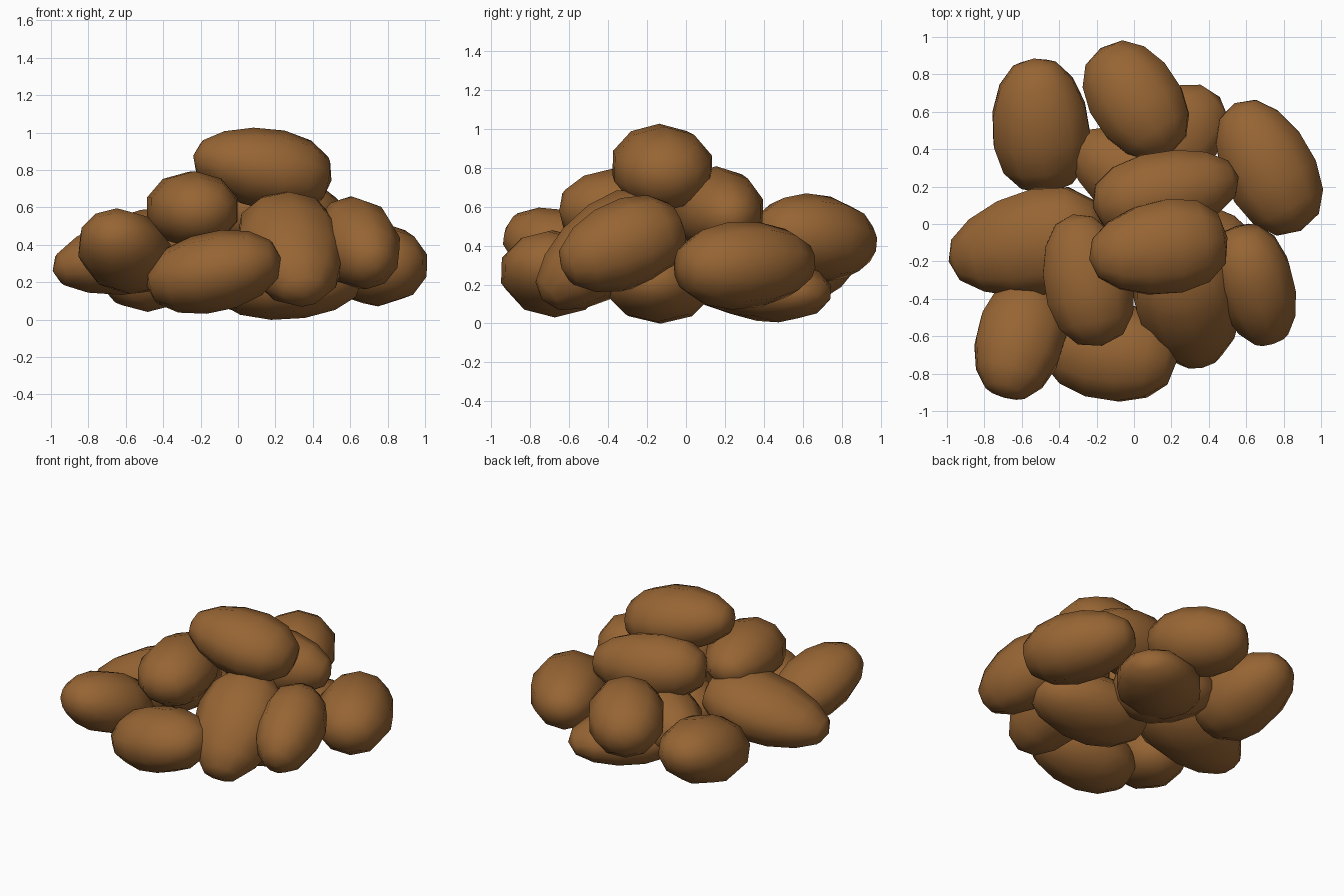
import bpy, bmesh, math
from mathutils import Vector, Matrix

if "Cube" in bpy.data.objects:
    bpy.data.objects.remove(bpy.data.objects["Cube"])

brown = bpy.data.materials.new("roasted brown")
brown.diffuse_color = (0.31, 0.13, 0.034, 1)
brown.use_nodes = True
brown.node_tree.nodes["Principled BSDF"].inputs["Base Color"].default_value = brown.diffuse_color


def nugget(name, centre, size, point_dir, taper=0.2, roll=0):
    """Low-poly egg: size = half length, width, height; tapers toward point_dir."""
    bm = bmesh.new()
    bmesh.ops.create_uvsphere(bm, u_segments=10, v_segments=7, radius=1)
    for v in bm.verts:
        t = v.co.z
        r = math.hypot(v.co.x, v.co.y)
        k = (1 - taper * t) * 1.03 * (r ** -0.13 if r > 0.01 else 1)  # fuller ends
        v.co = Vector((t * size[0], v.co.x * k * size[1], v.co.y * k * size[2]))
    ax = Vector(point_dir).normalized()
    side = Vector((0, 0, 1)).cross(ax).normalized()
    up = ax.cross(side)
    rot = Matrix((ax, side, up)).transposed().to_4x4()
    rot = rot @ Matrix.Rotation(math.radians(roll), 4, 'X')
    bmesh.ops.transform(bm, matrix=Matrix.Translation(centre) @ rot, verts=bm.verts)
    bmesh.ops.recalc_face_normals(bm, faces=bm.faces)
    for f in bm.faces:
        f.smooth = True
    me = bpy.data.meshes.new(name)
    bm.to_mesh(me)
    bm.free()
    me.materials.append(brown)
    bpy.context.collection.objects.link(bpy.data.objects.new(name, me))


# bottom layer
nugget("base_nugget_front", (0.26, -0.14, 0.205), (0.41, 0.275, 0.20), (1, -0.1, 0.03), 0.05)
nugget("base_nugget_back", (0.16, 0.43, 0.18), (0.39, 0.27, 0.17), (0.72, 0.6, -0.08), 0.1)
nugget("base_nugget_middle", (-0.03, 0.27, 0.28), (0.34, 0.24, 0.22), (-0.7, 0.4, 0))
# outer ring
nugget("back_left_nugget", (-0.50, 0.53, 0.29), (0.37, 0.265, 0.22), (-0.1, 1, 0.28), 0.1)
nugget("back_nugget", (0.01, 0.66, 0.44), (0.34, 0.25, 0.22), (-0.5, 0.75, -0.1), 0.0)
nugget("right_back_nugget", (0.715, 0.305, 0.30), (0.385, 0.25, 0.22), (-0.38, 0.73, 0.04), 0.08)
nugget("right_front_nugget", (0.645, -0.33, 0.40), (0.345, 0.215, 0.225), (0.25, -0.8, -0.3), 0.1)
nugget("front_right_nugget", (0.29, -0.43, 0.365), (0.40, 0.28, 0.23), (0.17, -0.75, -0.58), 0.15)
nugget("front_nugget", (-0.13, -0.68, 0.255), (0.37, 0.27, 0.21), (-0.95, 0.15, -0.2), 0.0)
nugget("front_left_nugget", (-0.61, -0.62, 0.37), (0.34, 0.24, 0.2), (-0.25, -0.9, 0.35), 0.05)
nugget("left_nugget", (-0.57, -0.11, 0.35), (0.44, 0.285, 0.21), (-0.93, -0.2, -0.2), 0.2)
# upper layer
nugget("upper_left_nugget", (-0.25, -0.30, 0.59), (0.36, 0.24, 0.20), (-0.2, 0.9, 0.03), 0.1)
nugget("upper_back_nugget", (0.17, 0.17, 0.58), (0.40, 0.225, 0.215), (0.95, 0.2, -0.08), 0.1)
nugget("top_nugget", (0.13, -0.13, 0.81), (0.38, 0.255, 0.21), (-0.95, -0.15, 0.17), 0.15)
